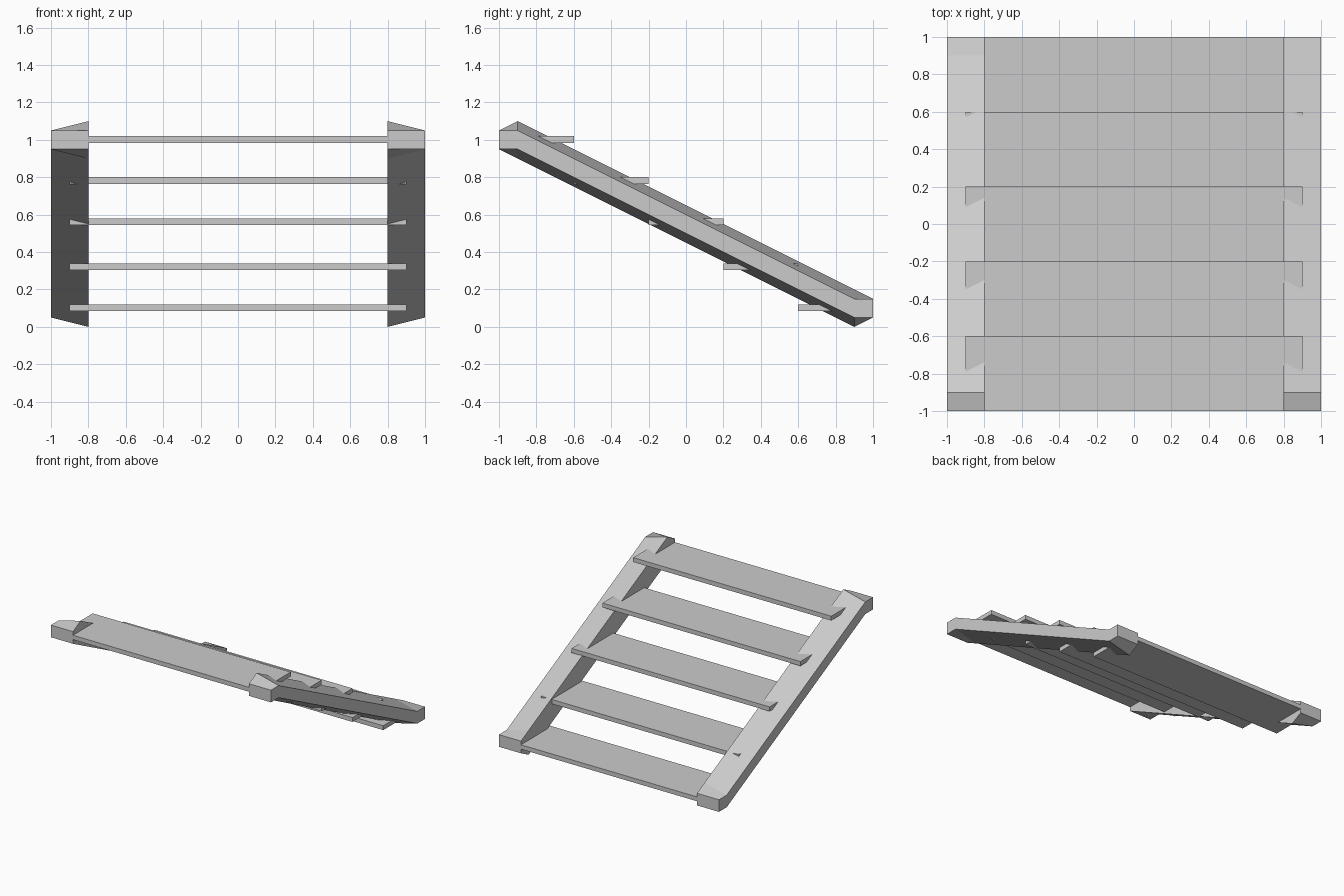
import bpy

cube = bpy.data.objects.get("Cube")
if cube:
    bpy.data.objects.remove(cube, do_unlink=True)

# Single plain grey
GREY = (0.6, 0.6, 0.6, 1.0)
grey = bpy.data.materials.new("light_grey")
grey.use_nodes = True
grey.diffuse_color = GREY
grey.node_tree.nodes["Principled BSDF"].inputs["Base Color"].default_value = GREY


def add_mesh(name, verts, faces):
    mesh = bpy.data.meshes.new(name)
    mesh.from_pydata(verts, [], faces)
    mesh.materials.append(grey)
    obj = bpy.data.objects.new(name, mesh)
    bpy.context.collection.objects.link(obj)
    return obj


def loft(name, sections):
    """Bridge four-cornered sections into a closed solid."""
    verts = [v for s in sections for v in s]
    faces = [(0, 1, 2, 3)]
    for s in range(len(sections) - 1):
        a, b = 4 * s, 4 * s + 4
        for i in range(4):
            j = (i + 1) % 4
            faces.append((a + i, b + i, b + j, a + j))
    last = 4 * (len(sections) - 1)
    faces.append(tuple(last + i for i in (3, 2, 1, 0)))
    return add_mesh(name, verts, faces)


# Sloping side rails: square ends, with a taller inner edge in between
def rail_section(side, y, z, flare):
    inner, outer = 0.8 * side, 1.0 * side
    ring = [(inner, y, z - 0.05 - flare), (outer, y, z - 0.05),
            (outer, y, z + 0.05), (inner, y, z + 0.05 + flare)]
    return ring if side > 0 else ring[::-1]


for label, side in (("left", 1), ("right", -1)):
    loft(label + "_rail", [rail_section(side, y, z, flare) for y, z, flare in
                           ((-1, 1, 0), (-0.9, 1, 0.05), (0.9, 0.1, 0.05), (1, 0.1, 0))])

# Flat treads descending to the back, let into the rails
for n, top in enumerate((1.02, 0.80, 0.58, 0.34, 0.12)):
    front = -1 + 0.4 * n
    bottom = top - 0.036
    loft(f"tread_{n + 1}", [[(-0.9, y, bottom), (0.9, y, bottom), (0.9, y, top), (-0.9, y, top)]
                            for y in (front, front + 0.4)])
